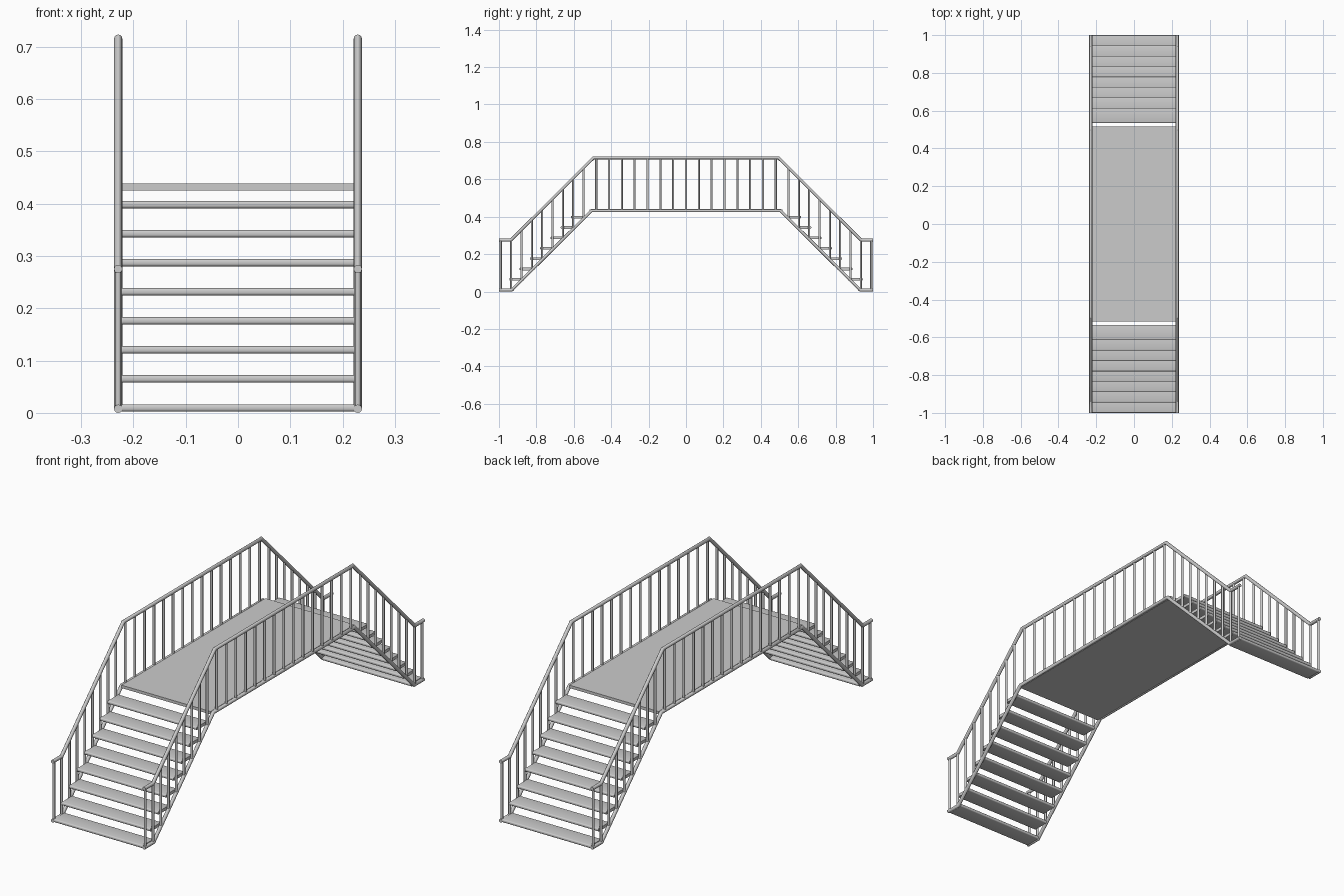
import bpy, bmesh, math
from mathutils import Vector

if "Cube" in bpy.data.objects:
    bpy.data.objects.remove(bpy.data.objects["Cube"])

RAIL_X = 0.229
HALF_W = 0.223


def finish(name, bm, smooth=True):
    bmesh.ops.recalc_face_normals(bm, faces=bm.faces)
    mesh = bpy.data.meshes.new(name)
    bm.to_mesh(mesh)
    bm.free()
    ob = bpy.data.objects.new(name, mesh)
    bpy.context.collection.objects.link(ob)
    if smooth:
        bpy.ops.object.select_all(action='DESELECT')
        ob.select_set(True)
        bpy.context.view_layer.objects.active = ob
        bpy.ops.object.shade_smooth_by_angle(angle=math.radians(40))
    return ob


def tube(bm, x, path, r, sides=12):
    """Sweep a round section along a (y, z) path with mitred corners."""
    pts = [Vector(p) for p in path]
    rings = []
    for i, p in enumerate(pts):
        a = (p - pts[max(i - 1, 0)]).normalized()
        b = (pts[min(i + 1, len(pts) - 1)] - p).normalized()
        t = (a + b).normalized()
        n = Vector((-t.y, t.x))
        stretch = 1 / t.dot(a if i else b)
        ring = []
        for k in range(sides):
            ang = 2 * math.pi * k / sides
            q = p + n * (math.sin(ang) * r * stretch)
            ring.append(bm.verts.new((x + math.cos(ang) * r, q.x, q.y)))
        rings.append(ring)
    for r0, r1 in zip(rings, rings[1:]):
        for k in range(sides):
            m = (k + 1) % sides
            bm.faces.new((r0[k], r0[m], r1[m], r1[k]))
    bm.faces.new(rings[0])
    bm.faces.new(rings[-1])


def slab(name, y0, y1, z, thick, bevel=0.0):
    bm = bmesh.new()
    bmesh.ops.create_cube(bm, size=1)
    for v in bm.verts:
        v.co = (v.co.x * 2 * HALF_W, (y0 + y1) / 2 + v.co.y * (y1 - y0), z + v.co.z * thick)
    if bevel:
        # round only the long front and back edges
        edges = [e for e in bm.edges if abs(e.verts[0].co.x - e.verts[1].co.x) > 0.1]
        bmesh.ops.bevel(bm, geom=edges, offset=bevel, segments=3, profile=0.5, affect='EDGES')
    return finish(name, bm)


def mirrored(half):
    return half + [(-y, z) for y, z in reversed(half)]


def height(path, y):
    for (y0, z0), (y1, z1) in zip(path, path[1:]):
        if y0 <= y <= y1:
            return z0 + (z1 - z0) * (y - y0) / (y1 - y0)


stringer = mirrored([(-1, 0.008), (-0.932, 0.008), (-0.505, 0.432)])
handrail = mirrored([(-1, 0.275), (-0.936, 0.275), (-0.494, 0.715)])

# Baluster positions: evenly along the deck and along each stair
deck_ys = [-0.48 + i * 0.96 / 14 for i in range(15)]
stair_ys = [0.548 + i * 0.0553 for i in range(9)]
baluster_ys = deck_ys + stair_ys + [-y for y in stair_ys]

# Stringers, handrails and balusters on both sides
for side, x in (("left", -RAIL_X), ("right", RAIL_X)):
    for part, path in (("stringer", stringer), ("handrail", handrail)):
        bm = bmesh.new()
        tube(bm, x, path, 0.008)
        finish(f"{side}_{part}", bm)
    bm = bmesh.new()
    for y in baluster_ys:
        tube(bm, x, [(y, height(stringer, y)), (y, height(handrail, y))], 0.0058, 10)
    finish(f"{side}_balusters", bm)

# Deck
slab("deck", -0.515, 0.515, 0.432, 0.013)

# Stair treads on both ends
for i in range(8):
    outer, inner, z = 1 - 0.055 * i, 0.92 - 0.055 * i, 0.0095 + 0.0555 * i
    slab(f"front_tread_{i + 1}", -outer, -inner, z, 0.014, 0.005)
    slab(f"back_tread_{i + 1}", inner, outer, z, 0.014, 0.005)
